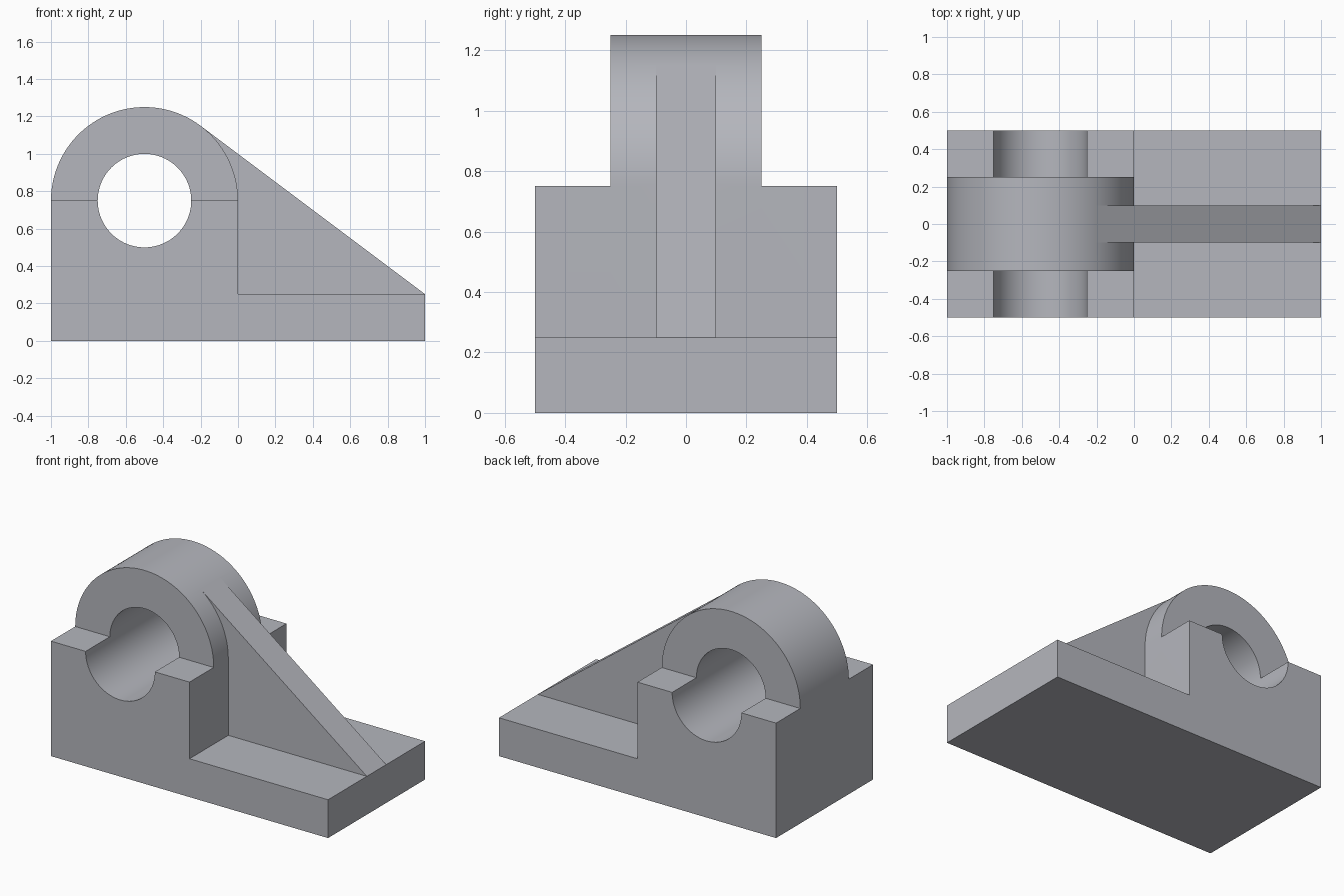
import bpy, bmesh
from math import sin, cos, pi, radians

if "Cube" in bpy.data.objects:
    bpy.data.objects.remove(bpy.data.objects["Cube"])

CX, CZ, R, BORE = -0.5, 0.75, 0.5, 0.25   # bearing axis and radii


def arc(r, a0, a1, n):
    return [(CX + r * cos(a0 + (a1 - a0) * i / n),
             CZ + r * sin(a0 + (a1 - a0) * i / n)) for i in range(n + 1)]


def extrude(name, profile, half):
    """Extrude an XZ profile symmetrically along Y."""
    bm = bmesh.new()
    face = bm.faces.new([bm.verts.new((x, -half, z)) for x, z in profile])
    ext = bmesh.ops.extrude_face_region(bm, geom=[face])
    verts = [g for g in ext["geom"] if isinstance(g, bmesh.types.BMVert)]
    bmesh.ops.translate(bm, verts=verts, vec=(0, 2 * half, 0))
    bmesh.ops.recalc_face_normals(bm, faces=bm.faces)
    mesh = bpy.data.meshes.new(name)
    bm.to_mesh(mesh)
    bm.free()
    mesh.materials.append(steel)
    obj = bpy.data.objects.new(name, mesh)
    bpy.context.collection.objects.link(obj)
    return obj


def combine(target, tool, operation):
    mod = target.modifiers.new(tool.name, 'BOOLEAN')
    mod.solver = 'EXACT'
    mod.operation = operation
    mod.object = tool
    bpy.context.view_layer.objects.active = target
    bpy.ops.object.modifier_apply(modifier=mod.name)
    bpy.data.objects.remove(tool)


# Blue-grey metal
steel = bpy.data.materials.new("steel_grey")
steel.diffuse_color = (0.46, 0.47, 0.51, 1)
steel.use_nodes = True
steel.node_tree.nodes["Principled BSDF"].inputs["Base Color"].default_value = steel.diffuse_color

# Stepped base: low foot and tall block
bracket = extrude("bearing_bracket", [(-1, 0), (1, 0), (1, 0.25), (0, 0.25),
                                      (0, CZ), (-1, CZ)], 0.5)

# Rounded bearing housing, sunk into the block
housing = extrude("bearing_housing", [(-1, 0.1), (0, 0.1)] + arc(R, 0, pi, 64), 0.25)

# Sloping rib, tangent to the housing
rib = extrude("support_rib", [(1, 0.25), (-0.2, 1.15), (-0.15, 0.75),
                              (-0.15, 0.2), (0.95, 0.2)], 0.1)

# Bore through housing and block
bore = extrude("bore_cutter", arc(BORE, 0, 2 * pi, 96)[:-1], 0.7)
bore.hide_render = True

combine(bracket, housing, 'UNION')
combine(bracket, rib, 'UNION')
combine(bracket, bore, 'DIFFERENCE')

bpy.ops.object.select_all(action='DESELECT')
bracket.select_set(True)
bpy.context.view_layer.objects.active = bracket
bpy.ops.object.shade_smooth_by_angle(angle=radians(20))
